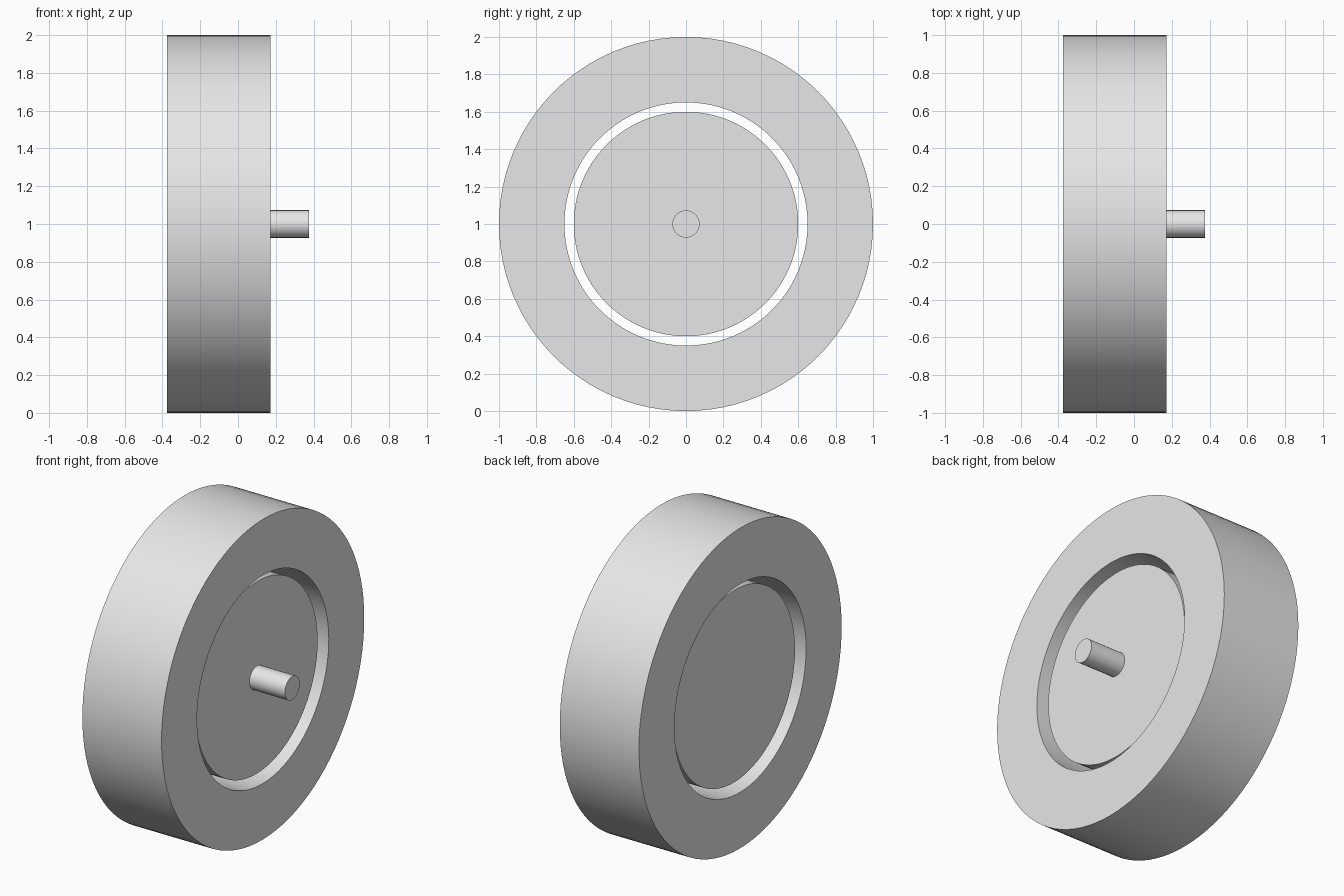
import bpy
import bmesh
import math

cube = bpy.data.objects.get("Cube")
if cube:
    bpy.data.objects.remove(cube, do_unlink=True)

grey = bpy.data.materials.new("light_grey")
grey.use_nodes = True
grey.diffuse_color = (0.8, 0.8, 0.8, 1)
grey.node_tree.nodes["Principled BSDF"].inputs["Base Color"].default_value = (0.8, 0.8, 0.8, 1)


def lathe(name, profile, closed=False, sides=96):
    """Spin (x, radius) points about the wheel axle at z = 1."""
    bm = bmesh.new()
    verts = [bm.verts.new((x, 0, 1 + r)) for x, r in profile]
    pairs = list(zip(verts, verts[1:]))
    if closed:
        pairs.append((verts[-1], verts[0]))
    edges = [bm.edges.new(p) for p in pairs]
    bmesh.ops.spin(bm, geom=verts + edges, cent=(0, 0, 1), axis=(1, 0, 0),
                   angle=math.tau, steps=sides)
    bmesh.ops.remove_doubles(bm, verts=bm.verts, dist=1e-4)
    # Flat end caps on solid parts
    if not closed:
        bmesh.ops.holes_fill(bm, edges=[e for e in bm.edges if e.is_boundary], sides=0)
    bmesh.ops.recalc_face_normals(bm, faces=bm.faces)
    mesh = bpy.data.meshes.new(name)
    bm.to_mesh(mesh)
    bm.free()
    mesh.materials.append(grey)
    obj = bpy.data.objects.new(name, mesh)
    bpy.context.collection.objects.link(obj)
    bpy.ops.object.select_all(action='DESELECT')
    obj.select_set(True)
    bpy.context.view_layer.objects.active = obj
    bpy.ops.object.shade_smooth_by_angle(angle=math.radians(30))
    return obj


# Outer ring, open through the middle
lathe("tyre", [(-0.375, 0.65), (-0.375, 1.0), (0.172, 1.0), (0.172, 0.65)], closed=True)

# Free-standing hub disc, slightly recessed on both sides
lathe("hub", [(-0.333, 0.6), (0.13, 0.6)])

# Axle pin on the left side of the hub
lathe("axle", [(0.12, 0.073), (0.375, 0.073)], sides=48)
